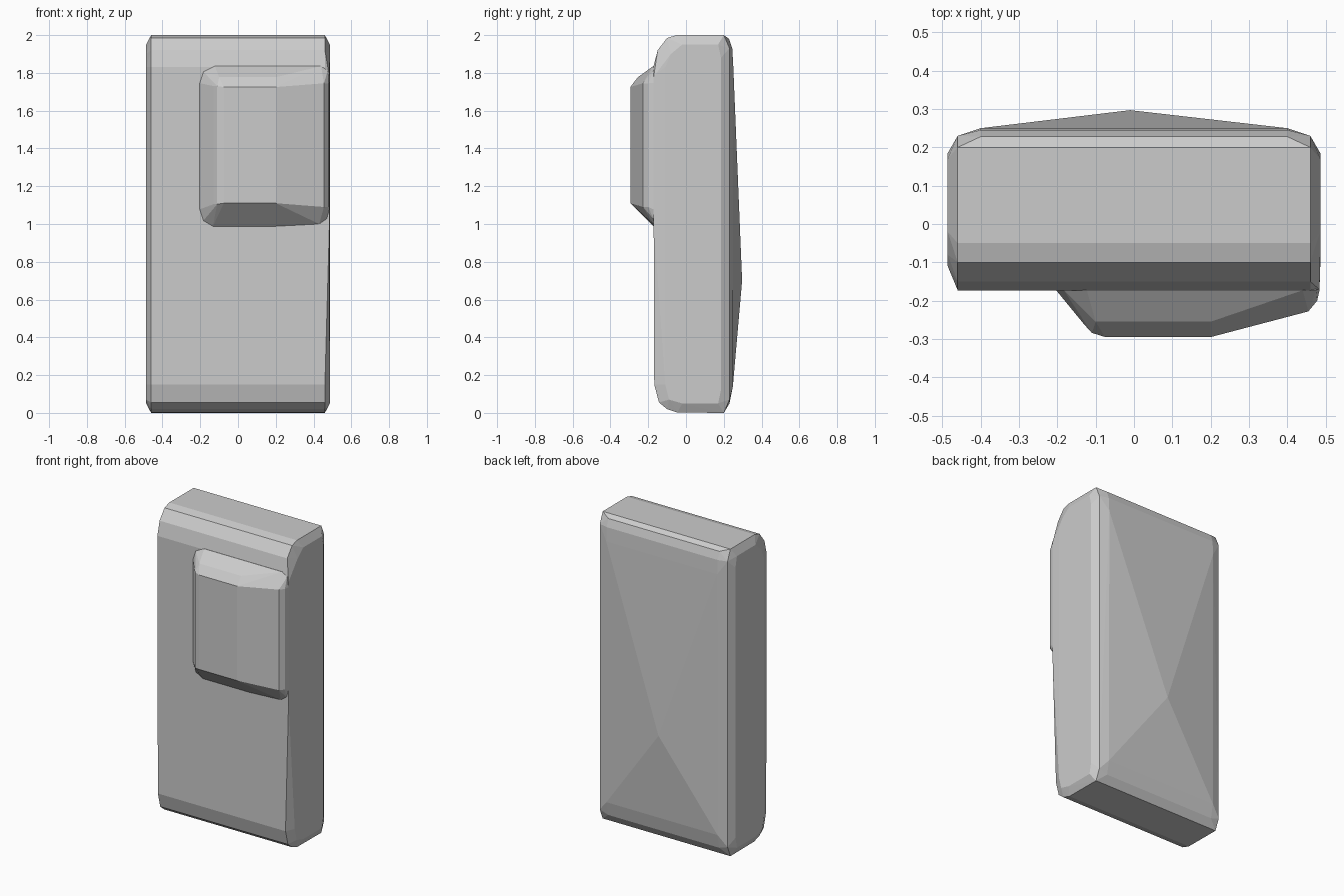
import bpy
import bmesh

if "Cube" in bpy.data.objects:
    bpy.data.objects.remove(bpy.data.objects["Cube"])


def hull(name, points):
    """Flat-faced convex solid wrapped around a few guiding sections."""
    bm = bmesh.new()
    for p in points:
        bm.verts.new(p)
    bmesh.ops.convex_hull(bm, input=bm.verts[:])
    loose = [v for v in bm.verts if not v.link_faces]
    bmesh.ops.delete(bm, geom=loose, context='VERTS')
    bmesh.ops.dissolve_limit(bm, angle_limit=0.01, verts=bm.verts[:], edges=bm.edges[:])
    bmesh.ops.recalc_face_normals(bm, faces=bm.faces[:])
    mesh = bpy.data.meshes.new(name)
    bm.to_mesh(mesh)
    bm.free()
    obj = bpy.data.objects.new(name, mesh)
    bpy.context.collection.objects.link(obj)
    return obj


# Body: side profile (y, z), with wide front rounding and tighter back rounding
profile = [(-0.168, 0.15), (-0.143, 0.055), (-0.10, 0.02), (-0.045, 0.002),
           (0.20, 0.0), (0.23, 0.05), (0.248, 0.14),
           (0.25, 1.84), (0.245, 1.93), (0.228, 1.98), (0.20, 2.0),
           (-0.05, 2.0), (-0.10, 1.985), (-0.15, 1.92), (-0.173, 1.83)]
# Slightly smaller profile for the two flat ends
end_profile = [(-0.11, 0.15), (-0.09, 0.07), (-0.02, 0.05), (0.17, 0.05),
               (0.185, 0.12), (0.185, 1.88), (0.17, 1.95), (-0.02, 1.95),
               (-0.08, 1.90), (-0.11, 1.83)]
points = []
for side in (-1, 1):
    for y, z in profile:
        x = 0.46 if y < 0.22 else 0.40
        points.append((side * x, y, z))
    points += [(side * 0.486, y, z) for y, z in end_profile]
    # Vertical rounding at the back corners
    points += [(side * 0.46, 0.23, z) for z in (0.07, 1.93)]
# The right front edge swells outwards behind the raised panel
points += [(0.484, -0.171, z) for z in (1.0, 1.78)]
# Shallow four-sided peak on the back
points.append((-0.01, 0.297, 0.70))
hull("body", points)

# Raised panel: rounded outline at its base, flat sloped faces in front
x0, x1, z0, z1 = -0.203, 0.484, 0.988, 1.836
panel = []
for y in (-0.173, -0.14):
    panel += [(x0, y, z0 + 0.09), (x0 + 0.02, y, z0 + 0.03), (x0 + 0.07, y, z0),
              (0.20, y, z0), (0.43, y, z0 + 0.012), (0.47, y, z0 + 0.04),
              (x1, y, z0 + 0.09), (x1, y, z1 - 0.09), (0.475, y, z1 - 0.025),
              (0.44, y, z1), (x0 + 0.08, y, z1), (x0 + 0.02, y, z1 - 0.03),
              (x0, y, z1 - 0.09)]
for low, y, x in ((1.105, -0.262, -0.13), (1.105, -0.284, -0.11), (1.11, -0.295, -0.075),
                  (1.11, -0.295, 0.20), (1.09, -0.228, 0.455), (1.09, -0.20, 0.478)):
    panel += [(x, y, low), (x, y, 2.835 - low)]
# Chamfer band along the top
panel += [(x, -0.255, 1.777) for x in (-0.10, 0.20)]
panel += [(0.43, -0.212, 1.777)]
hull("raised_panel", panel)
